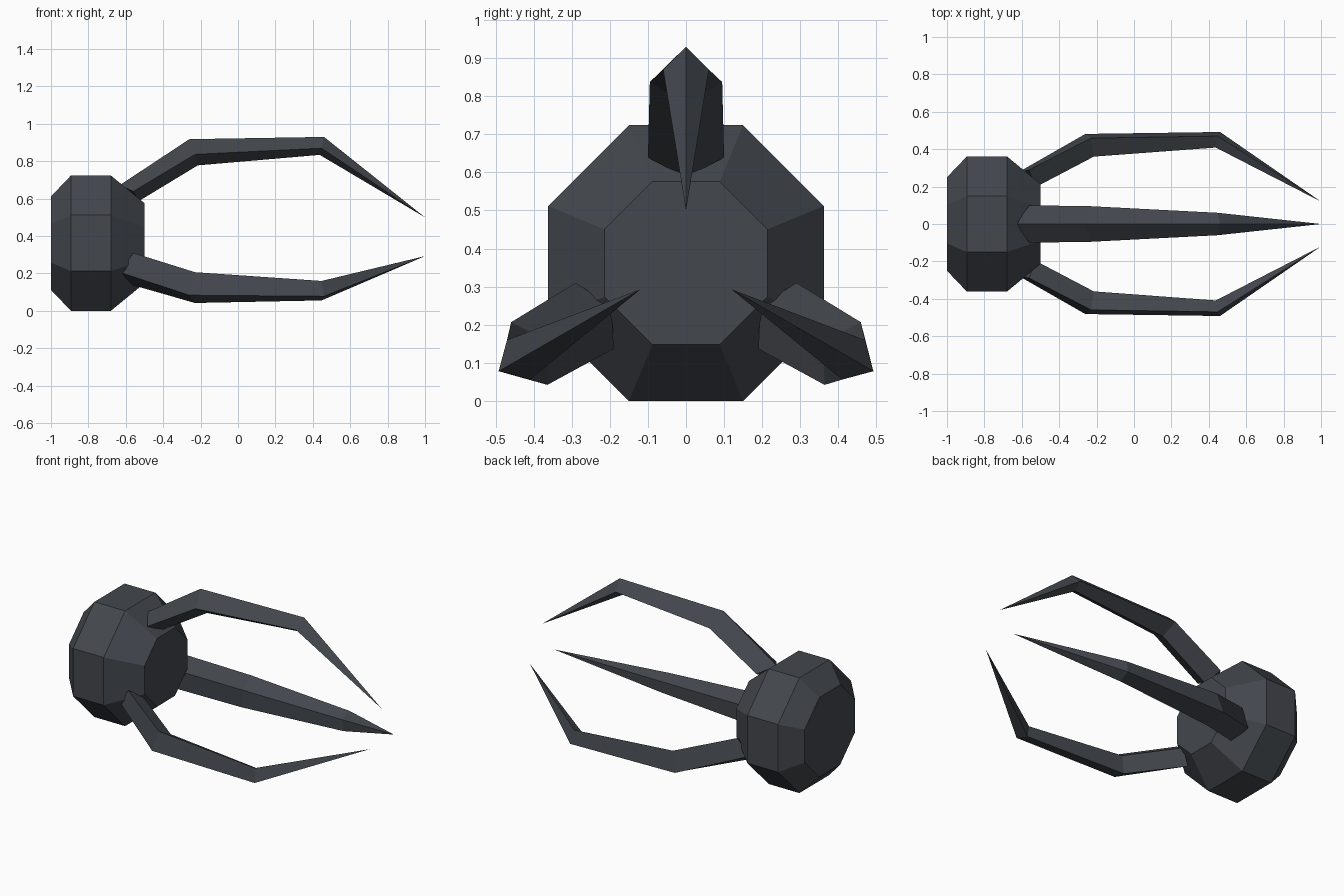
import bpy
import bmesh
from math import cos, sin, pi, radians
from mathutils import Matrix

cube = bpy.data.objects.get("Cube")
if cube:
    bpy.data.objects.remove(cube, do_unlink=True)

AXIS_Z = 0.362  # height of the hub's axis, which runs along x

# One dark slate colour
slate = bpy.data.materials.new("dark_slate")
slate.use_nodes = True
colour = (0.056, 0.063, 0.075, 1)
slate.diffuse_color = colour
slate.node_tree.nodes["Principled BSDF"].inputs["Base Color"].default_value = colour


def loft(name, rings, tip=None):
    """Skin a list of point rings, capping the ends or closing to a tip."""
    bm = bmesh.new()
    loops = [[bm.verts.new(p) for p in ring] for ring in rings]
    n = len(loops[0])
    for a, b in zip(loops, loops[1:]):
        for i in range(n):
            j = (i + 1) % n
            bm.faces.new((a[i], a[j], b[j], b[i]))
    bm.faces.new(loops[0])
    if tip:
        point = bm.verts.new(tip)
        for i in range(n):
            bm.faces.new((loops[-1][i], loops[-1][(i + 1) % n], point))
    else:
        bm.faces.new(loops[-1])
    bmesh.ops.recalc_face_normals(bm, faces=bm.faces)
    mesh = bpy.data.meshes.new(name)
    bm.to_mesh(mesh)
    bm.free()
    mesh.materials.append(slate)
    obj = bpy.data.objects.new(name, mesh)
    bpy.context.collection.objects.link(obj)
    obj.location.z = AXIS_Z
    return obj


# Hub: eight-sided drum with bevelled ends, flats facing up and down
profile = [(-1.0, 0.25), (-0.893, 0.362), (-0.68, 0.362), (-0.5, 0.214)]
angles = [pi / 8 + i * pi / 4 for i in range(8)]
loft("hub", [[(x, r / cos(pi / 8) * cos(a), r / cos(pi / 8) * sin(a))
              for a in angles] for x, r in profile])

# Claws: diamond sections (outer ridge, side edges, inner ridge) closing to a tip
sections = [
    ((-0.63, 0.312), (-0.56, 0.277, 0.1), (-0.53, 0.225)),
    ((-0.26, 0.556), (-0.23, 0.475, 0.095), (-0.215, 0.416)),
    ((0.46, 0.568), (0.447, 0.508, 0.06), (0.437, 0.472)),
]
rings = []
for (ox, oz), (sx, sz, w), (ix, iz) in sections:
    rings.append([(ox, 0, oz), (sx, w, sz), (ix, 0, iz), (sx, -w, sz)])

for name, turn in (("upper_claw", 0), ("front_claw", 120), ("back_claw", 240)):
    claw = loft(name, rings, tip=(1.0, 0, 0.138))
    claw.data.transform(Matrix.Rotation(radians(turn), 4, "X"))
